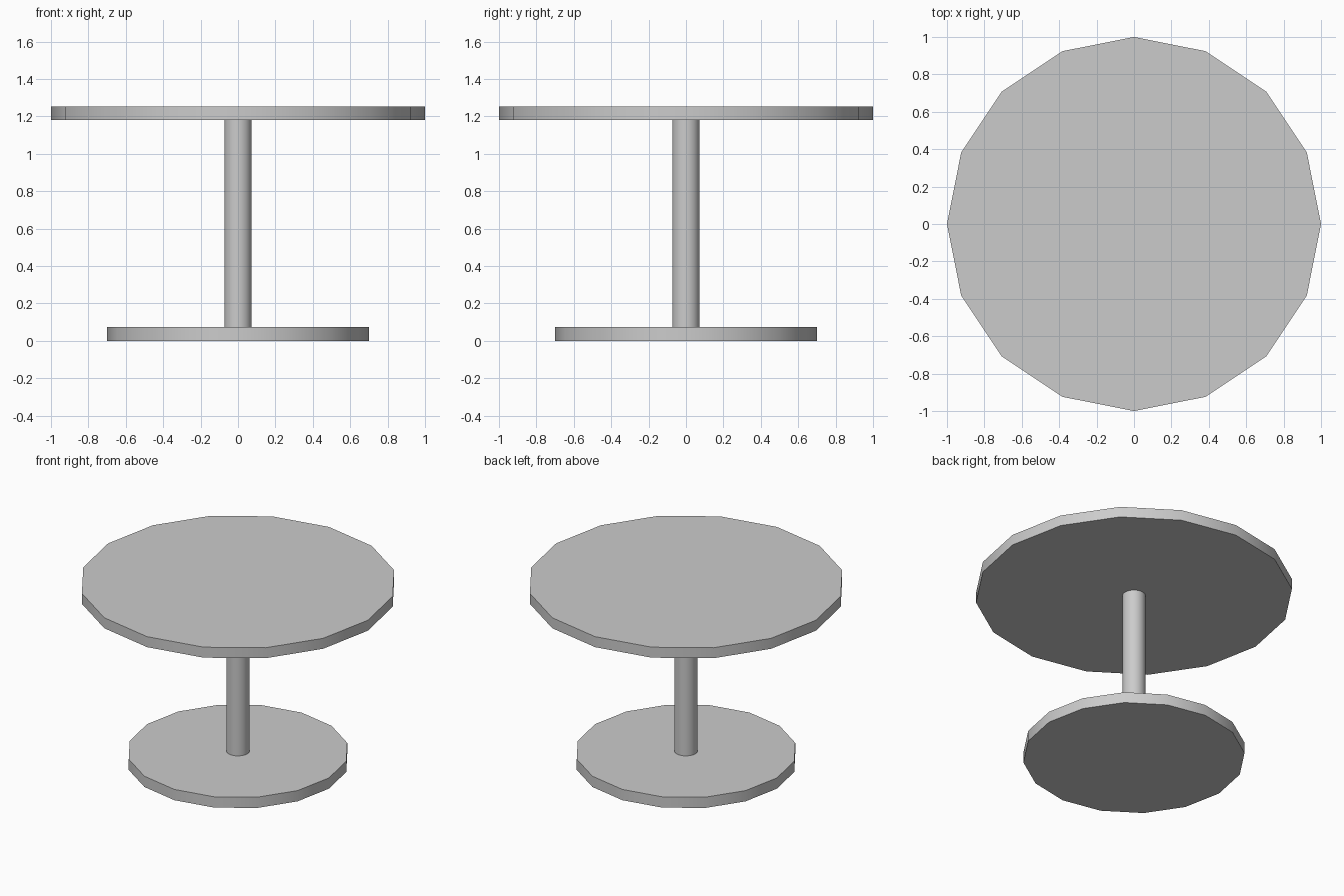
import bpy
import math

if "Cube" in bpy.data.objects:
    bpy.data.objects.remove(bpy.data.objects["Cube"])


def disc(name, radius, z0, z1, sides):
    """Upright cylinder between two heights, first corner on the +x axis."""
    bpy.ops.mesh.primitive_cylinder_add(
        vertices=sides, radius=radius, depth=z1 - z0,
        location=(0, 0, (z0 + z1) / 2))
    obj = bpy.context.object
    obj.name = name
    bpy.ops.object.shade_smooth_by_angle(angle=math.radians(30))
    return obj


# Round foot plate
disc("base", 0.70, 0.0, 0.075, 16)
# Central post
disc("column", 0.073, 0.075, 1.18, 32)
# Table top
disc("table_top", 1.0, 1.18, 1.253, 16)
